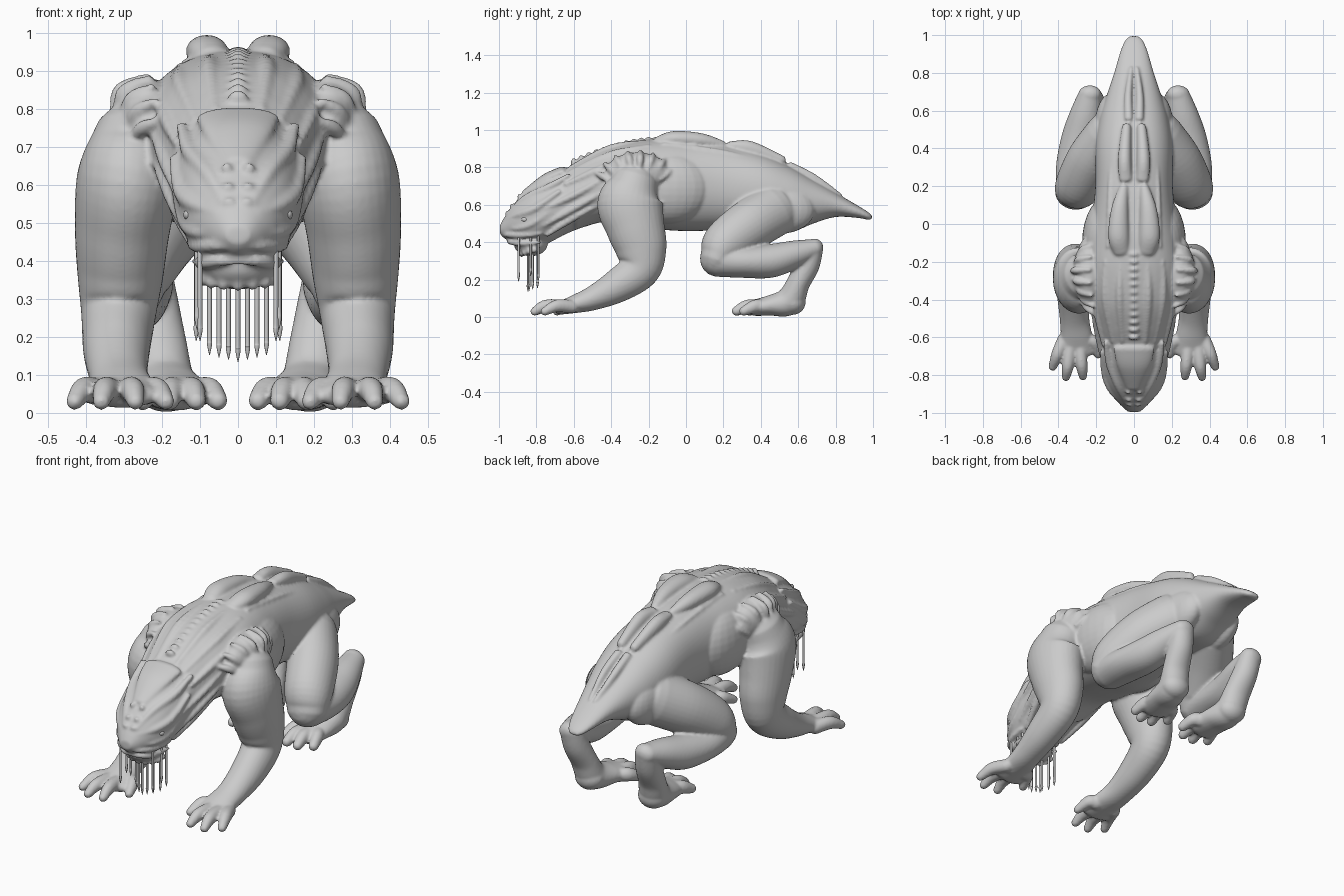
import bpy, bmesh, math
from mathutils import Vector, Matrix


def spline(pts, n=6):
    """Catmull-Rom through tuples of any length."""
    p = [pts[0]] + list(pts) + [pts[-1]]
    out = []
    for i in range(1, len(p) - 2):
        for k in range(n):
            t = k / n
            out.append([0.5 * (2 * b + (c - a) * t + (2 * a - 5 * b + 4 * c - d) * t * t
                        + (3 * b - a - 3 * c + d) * t ** 3)
                        for a, b, c, d in zip(p[i - 1], p[i], p[i + 1], p[i + 2])])
    return out + [list(pts[-1])]


def skin(bm, rings):
    vs = [[bm.verts.new(c) for c in r] for r in rings]
    n = len(vs[0])
    for a, b in zip(vs, vs[1:]):
        for i in range(n):
            bm.faces.new((a[i], a[(i + 1) % n], b[(i + 1) % n], b[i]))
    bm.faces.new(vs[0])
    bm.faces.new(vs[-1])


def tube(bm, pts, s=1, seg=32):
    """Round-ended tube through (x, y, z, side radius, other radius)."""
    q = spline(pts)
    P = [Vector((s * a[0], a[1], a[2])) for a in q]
    T = [(P[min(i + 1, len(P) - 1)] - P[max(i - 1, 0)]).normalized() for i in range(len(P))]
    chord = (P[-1] - P[0]).normalized()
    ref = Vector((1, 0, 0)) if abs(chord.x) < 0.75 else Vector((0, 1, 0))
    st = []
    for a in (1.45, 1.1, 0.75, 0.4):
        st.append((0, -math.sin(a), math.cos(a)))
    st += [(i, 0, 1) for i in range(len(P))]
    for a in (0.4, 0.75, 1.1, 1.45):
        st.append((len(P) - 1, math.sin(a), math.cos(a)))
    rings = []
    for i, off, k in st:
        u = (ref - T[i] * ref.dot(T[i])).normalized()
        w = T[i].cross(u)
        rx, rp = q[i][3], q[i][4]
        c = P[i] + T[i] * off * min(rx, rp)
        rings.append([c + u * (rx * k * math.cos(2 * math.pi * j / seg))
                      + w * (rp * k * math.sin(2 * math.pi * j / seg)) for j in range(seg)])
    skin(bm, rings)


def line(bm, pts, r, s=1):
    """Thin ridge of constant radius with finer ends."""
    n = len(pts) - 1
    tube(bm, [(*p, r * (0.55 if i in (0, n) else 1), r * (0.55 if i in (0, n) else 1))
              for i, p in enumerate(pts)], s, 10)


def blob(bm, c, r):
    bmesh.ops.create_uvsphere(bm, u_segments=28, v_segments=16, radius=1,
                              matrix=Matrix.Translation(c) @ Matrix.Diagonal((*r, 1)))


def finish(bm, name, voxel=0):
    bmesh.ops.recalc_face_normals(bm, faces=bm.faces)
    for f in bm.faces:
        f.smooth = True
    me = bpy.data.meshes.new(name)
    bm.to_mesh(me)
    bm.free()
    ob = bpy.data.objects.new(name, me)
    bpy.context.collection.objects.link(ob)
    if voxel:
        m = ob.modifiers.new("fuse", 'REMESH')
        m.mode, m.voxel_size, m.use_smooth_shade = 'VOXEL', voxel, True
        m = ob.modifiers.new("soften", 'SMOOTH')
        m.factor, m.iterations = 0.5, 4
    return ob


# torso, neck, head and tail: y, top, bottom, half width
body = [(-.995, .49, .445, .03), (-.97, .535, .42, .06), (-.92, .605, .40, .105),
        (-.85, .675, .375, .145), (-.75, .745, .39, .168), (-.65, .79, .44, .178),
        (-.55, .85, .48, .20), (-.42, .91, .51, .235), (-.25, .945, .49, .265),
        (-.1, .955, .465, .25), (.05, .945, .46, .222), (.2, .925, .465, .205),
        (.4, .875, .455, .205), (.55, .81, .45, .185), (.68, .735, .50, .145),
        (.8, .665, .535, .105), (.92, .595, .53, .07), (.975, .56, .52, .045), (.995, .54, .525, .02)]
bm = bmesh.new()
rings = []
for y, zt, zb, w in spline(body):
    ring = []
    for j in range(64):
        a = 2 * math.pi * j / 64
        c, d = math.cos(a), math.sin(a)
        e = 1.15 if d < 0 and y < -.6 else 0.85
        ring.append((w * math.copysign(abs(c) ** e, c), y,
                     (zt + zb) / 2 + (zt - zb) / 2 * math.copysign(abs(d) ** 0.95, d)))
    rings.append(ring)
skin(bm, rings)

# chin, chin beads, spine beads and forehead crest
blob(bm, (0, -.83, .39), (.105, .09, .065))
for i in range(9):
    a = math.pi * i / 8
    blob(bm, (.1 * math.cos(a), -.81 - .07 * math.sin(a), .36 - .022 * math.sin(a)), (.016, .016, .018))
for i in range(12):
    y = -.6 + i * .04
    blob(bm, (0, y, .822 + .125 * math.sin((i + .5) / 12 * math.pi / 2)), (.027, .016, .02))
tube(bm, [(0, -.66, .775, .11, .03), (0, -.75, .735, .09, .03), (0, -.86, .66, .045, .02)])

for s in (1, -1):
    # front limb
    tube(bm, [(.27, -.28, .70, .12, .13), (.29, -.30, .61, .135, .175), (.305, -.27, .48, .125, .157),
              (.31, -.24, .36, .113, .137), (.315, -.25, .255, .098, .11), (.32, -.37, .165, .088, .09),
              (.315, -.50, .10, .078, .065), (.305, -.60, .068, .085, .048), (.31, -.67, .048, .10, .035)], s)
    for x, y in ((.43, -.755), (.36, -.81), (.27, -.805), (.19, -.69)):
        tube(bm, [(.31 + (x - .31) * .5, -.61, .055, .036, .036),
                  (x * .8 + .062, y + .065, .06, .032, .034), (x, y, .03, .023, .023)], s, 16)
    # shoulder mass and fan of folds
    blob(bm, (s * .235, -.26, .77), (.09, .17, .11))
    blob(bm, (s * .15, -.1, .69), (.125, .24, .19))
    for i in range(8):
        a = math.radians(38 + i * 16)
        c, d = math.cos(a), math.sin(a)
        line(bm, [(.33 - .055 * abs(c), -.26 + .16 * c, .65 + .14 * d),
                  (.315 - .075 * abs(c), -.26 + .21 * c, .65 + .20 * d),
                  (.24 - .03 * abs(c), -.26 + .25 * c, .65 + .235 * d)], .02, s)
    # hind thigh, hip, shin and foot
    blob(bm, (s * .125, .5, .575), (.085, .19, .13))
    tube(bm, [(.14, .47, .57, .12, .14), (.225, .34, .49, .13, .138), (.29, .21, .39, .125, .125),
              (.31, .17, .32, .11, .095)], s)
    tube(bm, [(.31, .17, .31, .10, .095), (.305, .30, .295, .108, .085), (.285, .45, .30, .10, .09),
              (.255, .58, .335, .085, .075), (.235, .68, .365, .062, .053)], s)
    tube(bm, [(.233, .685, .37, .06, .05), (.223, .65, .28, .068, .065), (.21, .60, .18, .075, .062),
              (.195, .55, .085, .08, .075), (.175, .45, .062, .09, .055), (.16, .37, .05, .09, .044)], s)
    blob(bm, (s * .195, .57, .08), (.08, .07, .068))
    for x, y in ((.053, .34), (.11, .275), (.18, .27), (.25, .31)):
        tube(bm, [(.16 + (x - .16) * .5, .42, .055, .036, .038),
                  (x * .8 + .032, y + .06, .058, .033, .036), (x, y, .032, .026, .026)], s, 16)
    # paired back plates, large to small
    tube(bm, [(.068, -.14, .94, .045, .03), (.082, -.06, .953, .055, .042),
              (.075, .08, .943, .045, .04), (.055, .19, .92, .025, .025)], s)
    tube(bm, [(.045, .24, .92, .033, .02), (.05, .34, .90, .036, .042), (.04, .51, .84, .025, .025)], s)
    tube(bm, [(.028, .56, .81, .022, .018), (.03, .68, .745, .02, .022), (.015, .82, .65, .012, .015)], s)
    # ridges over neck, back and flank, then head edge, brow, cheek and lips
    for pts, r in (
            ([(.07, -.18, .935), (.075, -.4, .90), (.06, -.62, .795)], .024),
            ([(.15, -.2, .91), (.15, -.4, .865), (.11, -.62, .77)], .024),
            ([(.21, -.32, .85), (.19, -.48, .78), (.16, -.64, .71)], .022),
            ([(.225, -.42, .75), (.19, -.58, .66), (.16, -.75, .58)], .02),
            ([(.22, -.44, .67), (.18, -.6, .58), (.145, -.76, .49)], .02),
            ([(.19, -.47, .60), (.155, -.62, .52), (.12, -.74, .44)], .02),
            ([(.14, -.12, .925), (.125, .2, .88), (.10, .5, .79), (.05, .78, .645)], .014),
            ([(.15, -.63, .755), (.128, -.74, .69), (.08, -.86, .63), (.035, -.95, .55)], .022),
            ([(.17, -.68, .67), (.15, -.80, .585), (.115, -.88, .55), (.055, -.95, .525)], .022),
            ([(.165, -.72, .57), (.142, -.82, .50), (.105, -.90, .475), (.045, -.97, .48)], .016),
            ([(.128, -.78, .445), (.108, -.87, .438), (.06, -.95, .44), (0, -.982, .445)], .016),
            ([(.115, -.78, .40), (.09, -.88, .395), (.05, -.93, .40), (0, -.95, .40)], .016)):
        line(bm, pts, r, s)
    for x, y, z in ((.022, -.955, .555), (.026, -.93, .595), (.03, -.89, .645)):
        blob(bm, (s * x, y, z), (.014, .014, .014))
finish(bm, "creature_body", 0.008)

# eyes
for s, side in ((1, "right"), (-1, "left")):
    bm = bmesh.new()
    blob(bm, (s * .128, -.86, .522), (.016, .02, .015))
    finish(bm, side + "_eye")

# hanging chin tendrils
bm = bmesh.new()
spots = [(.025 * i, -.79 - .055 * math.cos(i * .5), .135 + .006 * abs(i)) for i in range(-3, 4)]
spots += [(s * x, y, z) for s in (1, -1) for x, y, z in
          ((.11, -.79, .19), (.108, -.83, .22), (.10, -.895, .19))]
for x, y, z in spots:
    tube(bm, [(x, y, .43, .0065, .0065), (x, y, z + .06, .006, .006),
              (x, y, z + .03, .007, .007), (x, y, z, .001, .001)], 1, 8)
finish(bm, "chin_tendrils")
